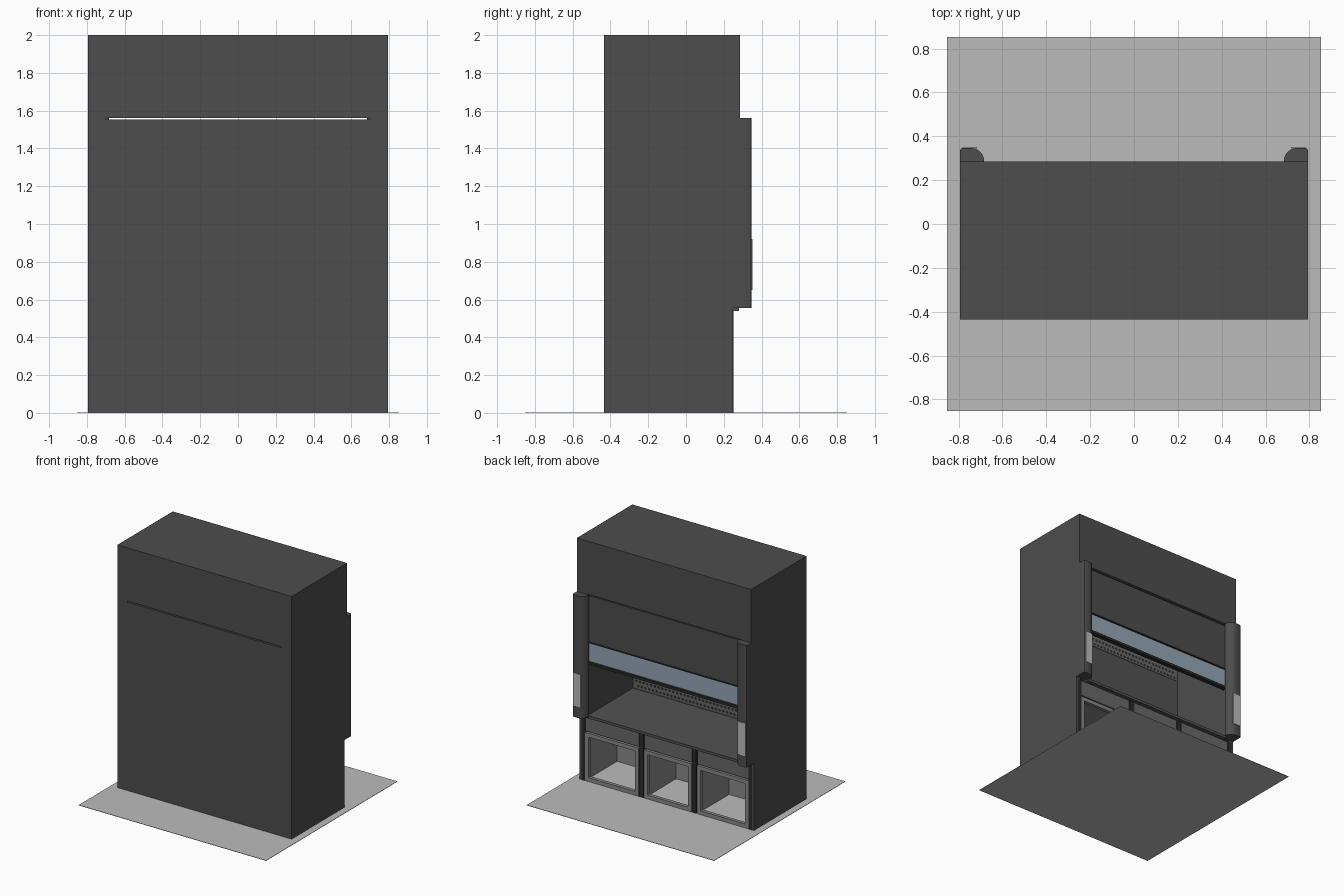
import bpy, bmesh, math

if "Cube" in bpy.data.objects:
    bpy.data.objects.remove(bpy.data.objects["Cube"])

def mat(name, r, g, b):
    m = bpy.data.materials.new(name)
    m.diffuse_color = (r, g, b, 1)
    m.use_nodes = True
    m.node_tree.nodes["Principled BSDF"].inputs["Base Color"].default_value = m.diffuse_color
    return m

BODY = mat("charcoal body", .075, .075, .075)
INNER = mat("dark grey lining", .085, .085, .085)
DRAWER = mat("grey drawer", .14, .14, .14)
FRAME = mat("mid grey frame", .25, .25, .25)
LIGHT = mat("light grey plate", .5, .5, .5)
BLACK = mat("black trim", .025, .025, .025)
GLASS = mat("blue grey glass", .3, .38, .46)

def finish(name, bm, m):
    bmesh.ops.recalc_face_normals(bm, faces=bm.faces)
    me = bpy.data.meshes.new(name)
    bm.to_mesh(me)
    bm.free()
    me.materials.append(m)
    ob = bpy.data.objects.new(name, me)
    bpy.context.collection.objects.link(ob)
    return ob

def add_box(bm, x0, x1, y0, y1, z0, z1):
    vs = bmesh.ops.create_cube(bm, size=1)["verts"]
    for v in vs:
        v.co = (x0 + (v.co.x + .5) * (x1 - x0),
                y0 + (v.co.y + .5) * (y1 - y0),
                z0 + (v.co.z + .5) * (z1 - z0))

def boxes(name, m, *dims):
    bm = bmesh.new()
    for d in dims:
        add_box(bm, *d)
    return finish(name, bm, m)

def prism(name, m, pts, z0, z1):
    bm = bmesh.new()
    f = bm.faces.new([bm.verts.new((x, y, z0)) for x, y in pts])
    top = bmesh.ops.extrude_face_region(bm, geom=[f])["geom"]
    for v in top:
        if isinstance(v, bmesh.types.BMVert):
            v.co.z = z1
    return finish(name, bm, m)

W, BACK, FRONT = .793, -.435, .285
IN = .70            # chamber half width

# Plate under the cabinet
boxes("base_plate", LIGHT, (-.853, .853, -.853, .853, 0, .003))

# Back wall (split by a narrow slot) and upper housing
boxes("back_wall", BODY, (-W + .05, W - .05, BACK, -.41, .003, 1.552))
boxes("upper_housing", BODY, (-W, W, BACK, FRONT, 1.562, 2.0))

for s, side in ((1, "right"), (-1, "left")):
    a, b = sorted((s * IN, s * W))
    boxes(side + "_side_wall", BODY,
          (a, b, BACK, FRONT, .556, 1.562))
    c, d = sorted((s * .75, s * W))
    boxes(side + "_base_wall", BODY, (c, d, BACK, .25, .003, .556))
    # Rounded front column
    arc = [(.745 - .062 * math.cos(t), FRONT + .062 * math.sin(t))
           for t in [i * math.pi / 20 for i in range(11)]]
    pts = arc + [(.782, .347), (.79, .343), (W, .335), (W, FRONT)]
    col = prism(side + "_column", BODY, [(s * x, y) for x, y in pts], .556, 1.56)
    for p in col.data.polygons:
        p.use_smooth = True
    bpy.context.view_layer.objects.active = col
    col.select_set(True)
    bpy.ops.object.shade_smooth_by_angle()
    col.select_set(False)
    # Service plate on the column
    e, f = sorted((s * .715, s * .782))
    boxes(side + "_service_plate", LIGHT, (e, f, .345, .351, .65, .92))

# Work chamber
boxes("worktop", INNER, (-IN, IN, -.41, .28, .54, .562))
boxes("baffle", INNER, (-IN, IN, -.33, -.31, .562, 1.54))

# Perforated strips on the baffle
for name, z0, z1 in (("lower_vent", .575, .69), ("upper_vent", 1.31, 1.43)):
    boxes(name + "_panel", DRAWER, (-IN + .01, IN - .01, -.31, -.306, z0, z1))
    bm = bmesh.new()
    for r in range(3):
        z = z0 + (z1 - z0) * (r + .5) / 3
        for i in range(40):
            x = -.665 + 1.33 * (i + (r % 2) * .5) / 39.5
            vs = bmesh.ops.create_circle(bm, cap_ends=True, segments=8, radius=.012)["verts"]
            for v in vs:
                v.co = (x + v.co.x, -.304, z + v.co.y)
    finish(name + "_holes", bm, BLACK)

# Sliding sash: upper panel, glass and handle rail
boxes("sash_panel", BODY, (-IN, IN, .255, .275, 1.17, 1.549))
boxes("sash_panel_trim", BLACK, (-IN, IN, .25, .279, 1.16, 1.17))
boxes("sash_glass", GLASS, (-IN, IN, .258, .266, 1.005, 1.165))
boxes("sash_handle", BLACK, (-IN, IN, .248, .285, .985, 1.005))

# Under-bench cabinets: three bays between four posts
boxes("posts", BLACK, *[(x - .018, x + .018, -.15, .25, .003, .54)
                        for x in (-.232 - .018, .232)],
      *[(s * .76 - .016, s * .76 + .016, .23, .251, .003, .54) for s in (-1, 1)])
for i, (x0, x1) in enumerate(((-.744, -.275), (-.225, .207), (.257, .744)), 1):
    n = "bay%d_" % i
    boxes(n + "drawer", DRAWER, (x0, x1, -.15, .245, .41, .54))
    t = .032
    boxes(n + "frame", FRAME,
          (x0, x0 + t, .22, .249, .003, .40), (x1 - t, x1, .22, .249, .003, .40),
          (x0 + t, x1 - t, .22, .249, .003, .003 + t),
          (x0 + t, x1 - t, .22, .249, .40 - t, .40))
    boxes(n + "lining", FRAME,
          (x0, x0 + .012, -.15, .22, .003, .40), (x1 - .012, x1, -.15, .22, .003, .40),
          (x0, x1, -.165, -.15, .003, .41), (x0, x1, -.15, .22, .39, .40))
    boxes(n + "floor", LIGHT, (x0 + .012, x1 - .012, -.15, .22, .004, .012))

# Fill the outer back corners
boxes("back_corners", BODY, *[(min(s * .70, s * W), max(s * .70, s * W), BACK, -.40, .003, .56)
                              for s in (-1, 1)])
